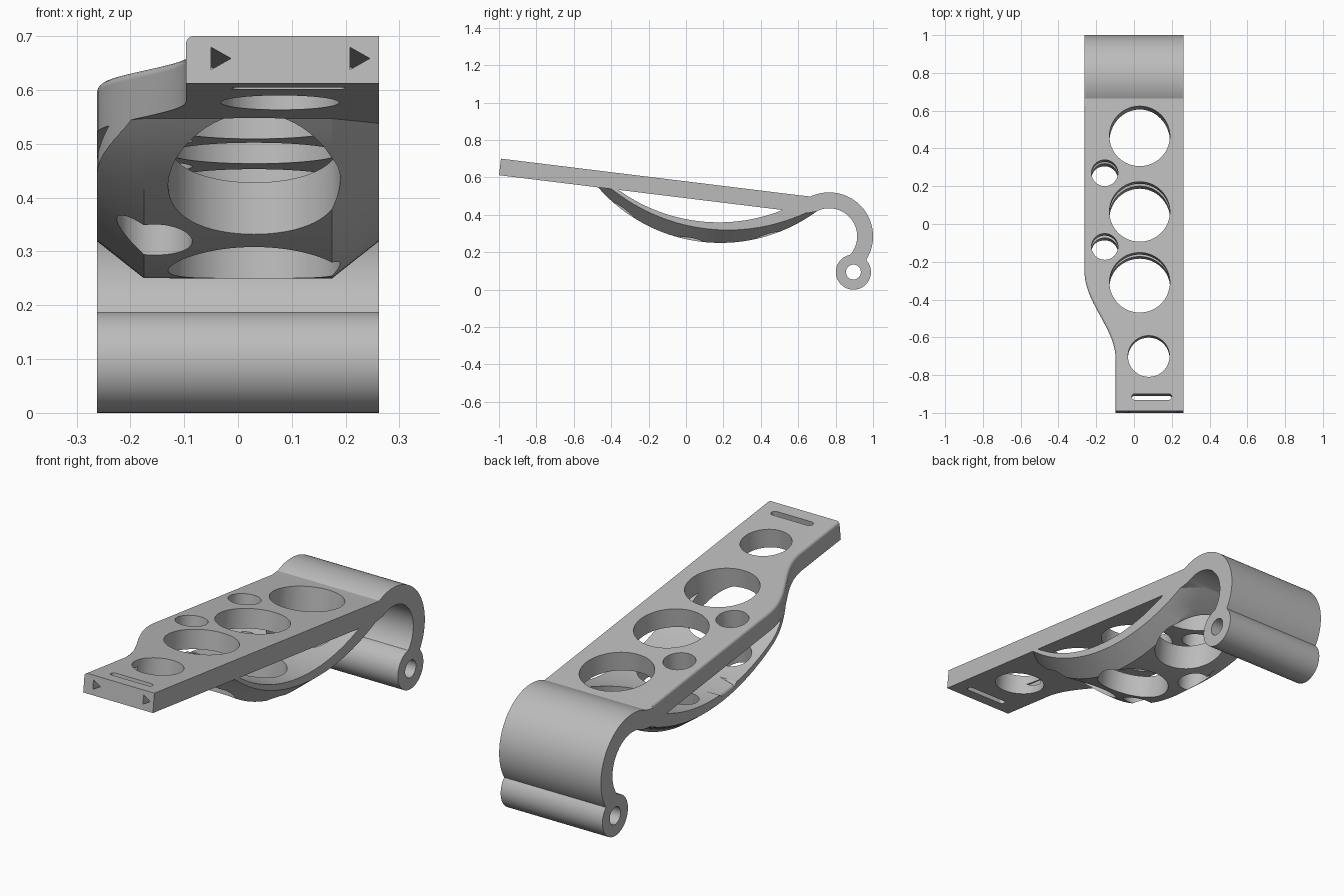
import bpy, bmesh, math
from mathutils import Vector, Matrix

if "Cube" in bpy.data.objects:
    bpy.data.objects.remove(bpy.data.objects["Cube"])

TILT = math.radians(7)
HALF = 0.262                                   # half width
ALONG = Vector((0, math.cos(TILT), -math.sin(TILT)))
UP = Vector((0, math.sin(TILT), math.cos(TILT)))
BOTTOM = Vector((0, -1, 0.612))                # lower front edge of the bar
THICK = 0.089

grey = bpy.data.materials.new("light_grey")
grey.use_nodes = True
grey.diffuse_color = (0.5, 0.5, 0.5, 1)
grey.node_tree.nodes["Principled BSDF"].inputs["Base Color"].default_value = (0.5, 0.5, 0.5, 1)


def loft(name, sections):
    """Closed solid through matching polygon sections."""
    bm = bmesh.new()
    rings = [[bm.verts.new(p) for p in s] for s in sections]
    n = len(rings[0])
    for a, b in zip(rings, rings[1:]):
        for i in range(n):
            j = (i + 1) % n
            bm.faces.new((a[i], a[j], b[j], b[i]))
    bm.faces.new(rings[0])
    bm.faces.new(rings[-1])
    bmesh.ops.recalc_face_normals(bm, faces=bm.faces)
    me = bpy.data.meshes.new(name)
    bm.to_mesh(me)
    bm.free()
    me.materials.append(grey)
    ob = bpy.data.objects.new(name, me)
    bpy.context.collection.objects.link(ob)
    return ob


def across(name, profile, half):
    """Extrude a (y, z) profile along x."""
    return loft(name, [[(x, y, z) for y, z in profile] for x in (-half, half)])


def combine(base, tool, operation):
    bpy.context.view_layer.objects.active = base
    mod = base.modifiers.new(operation.title(), 'BOOLEAN')
    mod.operation, mod.solver, mod.object = operation, 'EXACT', tool
    bpy.ops.object.modifier_apply(modifier=mod.name)
    bpy.data.objects.remove(tool)


def arc(center, r, start, end, n=32):
    angles = [math.radians(start + (end - start) * i / n) for i in range(n + 1)]
    return [(center[0] + r * math.cos(a), center[1] + r * math.sin(a)) for a in angles]


def arc_through(a, m, b, n=48):
    """Sagging arc from a to b that passes m."""
    a, m, b = Vector(a), Vector(m), Vector(b)
    d1, d2 = m - a, b - m
    k1, k2 = d1.dot((a + m) / 2), d2.dot((m + b) / 2)
    det = d1.x * d2.y - d1.y * d2.x
    c = Vector(((k1 * d2.y - k2 * d1.y) / det, (d1.x * k2 - d2.x * k1) / det))
    start, end = (math.degrees(math.atan2(p.y - c.y, p.x - c.x)) for p in (a, b))
    return arc(c, (a - c).length, start, end, n)


def on_bar(dist, height):
    p = BOTTOM + ALONG * dist + UP * height
    return (p.y, p.z)


# Bar with hook, as one side profile
hook = (0.765, 0.285)
profile = [on_bar(0, 0), on_bar(0, THICK), on_bar(1.62, THICK)]
profile += arc(hook, 0.235, 115, -38, 56)
profile += arc(hook, 0.15, -45, 118, 48)
profile += [on_bar(1.66, 0)]
bracket = across("bracket", profile, 0.3)

# Hinge barrel at the hook tip
barrel = (0.895, 0.094)
combine(bracket, across("barrel", arc(barrel, 0.094, 0, 352.5, 47), 0.3), 'UNION')

# Sagging arch under the bar, chamfered along both sides
inner = arc_through((-0.39, 0.555), (0.19, 0.36), (0.55, 0.44))[::-1]
outer = arc_through((-0.485, 0.565), (0.18, 0.25), (0.72, 0.435))
side = arc_through((-0.42, 0.557), (0.18, 0.32), (0.68, 0.43))
over = 1.1
rim = [Vector(o).lerp(Vector(s), over) for o, s in zip(outer, side)]
flat = 0.175
edge = flat + (HALF - flat) * over
arch = loft("arch", [[(x, p[0], p[1]) for p in list(ring) + inner]
                     for x, ring in ((-edge, rim), (-flat, outer), (flat, outer), (edge, rim))])
combine(bracket, arch, 'UNION')

# Trim everything to the plan outline with its waisted right side
steps = 28
waist = [(-HALF + 0.165 * (1 - math.cos(math.pi * i / steps)) / 2, -0.25 - 0.47 * i / steps)
         for i in range(steps + 1)]
outline = [(HALF, -1.2), (HALF, 1.2), (-HALF, 1.2)] + waist + [(waist[-1][0], -1.2)]
combine(bracket, loft("outline", [[(x, y, z) for x, y in outline] for z in (-0.2, 1)]), 'INTERSECT')

# Round the upper right edge of the bar
bm = bmesh.new()
bm.from_mesh(bracket.data)
bmesh.ops.remove_doubles(bm, verts=bm.verts, dist=1e-5)
bm.normal_update()
rounded = []
for e in bm.edges:
    if len(e.link_faces) == 2 and all(v.co.y < 0.64 for v in e.verts):
        top, wall = sorted((f.normal for f in e.link_faces), key=lambda v: -v.z)
        if top.dot(UP) > 0.999 and wall.x < -0.5 and abs(wall.z) < 0.05:
            rounded.append(e)
bmesh.ops.bevel(bm, geom=rounded, offset=0.015, offset_type='OFFSET',
                segments=4, profile=0.5, affect='EDGES')
bm.to_mesh(bracket.data)
bm.free()


def drill(points, y):
    """Cut a plan shape square to the bar, through bar and arch."""
    top = BOTTOM + UP * THICK
    at = Vector((0, y, top.z - (y - top.y) * math.tan(TILT)))
    cutter = loft("cutter", [[at + Vector((px, 0, 0)) + ALONG * py + UP * h for px, py in points]
                             for h in (0.1, -0.6)])
    combine(bracket, cutter, 'DIFFERENCE')


# Round holes: x, y, radius
holes = [(0.03, y, 0.16) for y in (0.465, 0.065, -0.31)]
holes += [(-0.155, y, 0.07) for y in (0.27, -0.12)]
holes += [(0.078, -0.70, 0.11)]
for x, y, r in holes:
    drill(arc((x, 0), r, 0, 354.375, 63), y)

# Strap slot near the front
drill(arc((0.184, 0), 0.016, -90, 90, 12) + arc((0.004, 0), 0.016, 90, 270, 12), -0.915)

# Pin hole through the barrel
combine(bracket, across("pin", arc(barrel, 0.04, 0, 348.75, 31), 0.4), 'DIFFERENCE')

# Triangular sockets in the front end
for x in (-0.05, 0.208):
    tri = [(x, 0.026), (x, 0.068), (x + 0.037, 0.047)]
    socket = loft("socket", [[BOTTOM + Vector((px, 0, 0)) + UP * h + ALONG * d for px, h in tri]
                             for d in (-0.05, 0.3)])
    combine(bracket, socket, 'DIFFERENCE')

# Smooth curved walls, crisp edges
bpy.ops.object.select_all(action='DESELECT')
bracket.select_set(True)
bpy.context.view_layer.objects.active = bracket
bpy.ops.object.shade_smooth_by_angle(angle=math.radians(25))
weighted = bracket.modifiers.new("Weighted normals", 'WEIGHTED_NORMAL')
weighted.keep_sharp = True
